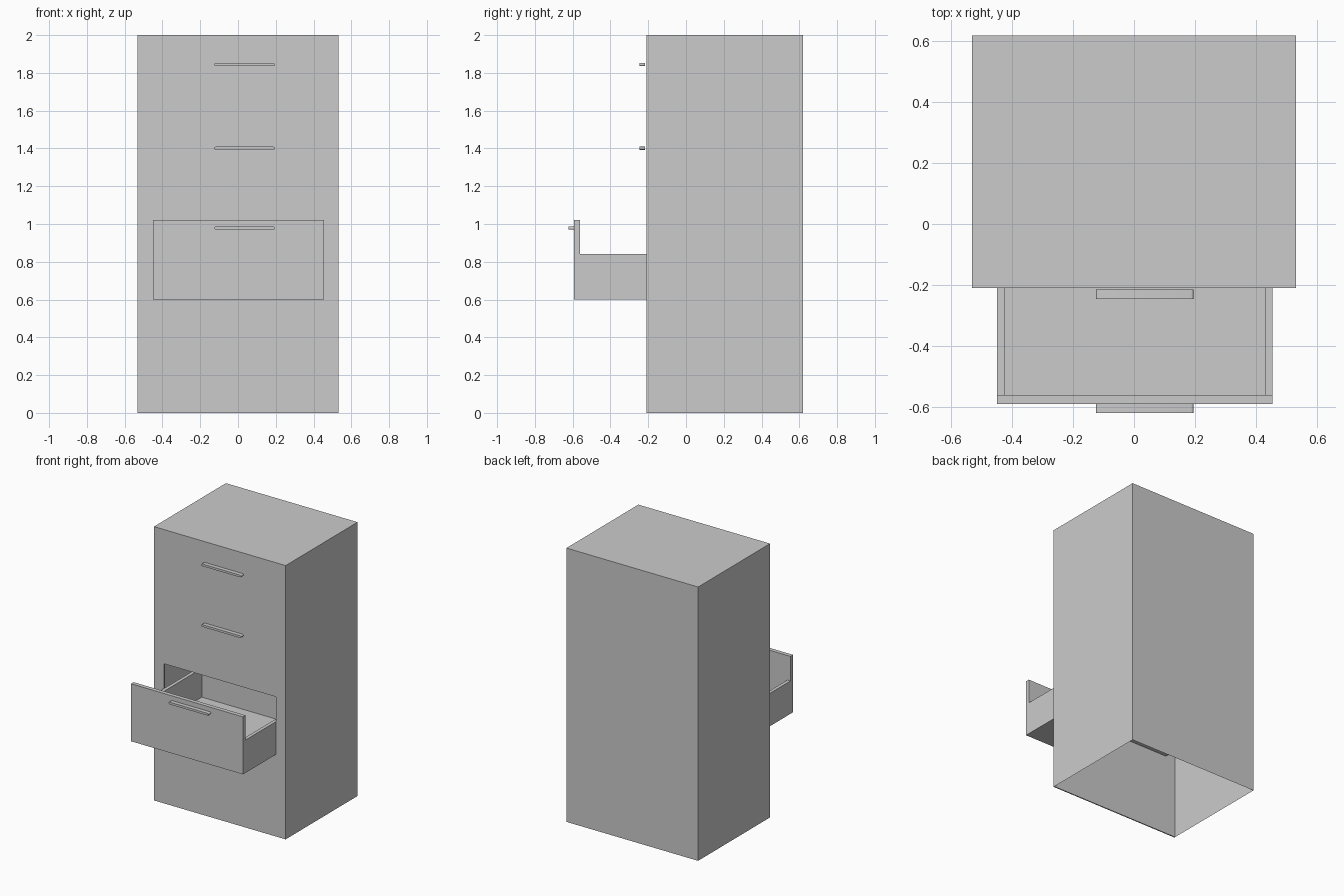
import bpy, bmesh
from mathutils import Vector

if "Cube" in bpy.data.objects:
    bpy.data.objects.remove(bpy.data.objects["Cube"])


def add_mesh(name, bm):
    bmesh.ops.recalc_face_normals(bm, faces=bm.faces)
    me = bpy.data.meshes.new(name)
    bm.to_mesh(me)
    bm.free()
    ob = bpy.data.objects.new(name, me)
    bpy.context.collection.objects.link(ob)
    return ob


def box_bm(lo, hi):
    bm = bmesh.new()
    bmesh.ops.create_cube(bm, size=1)
    lo, hi = Vector(lo), Vector(hi)
    for v in bm.verts:
        v.co = Vector([(lo[i] + hi[i]) / 2 + v.co[i] * (hi[i] - lo[i]) for i in range(3)])
    return bm


W, BACK, FRONT, H = 0.532, 0.62, -0.21, 2.0   # cabinet half width, depth range, height
X0, X1, Z0, Z1 = -0.45, 0.455, 0.60, 1.02     # drawer front and its opening
PULL = -0.592                                 # face of the open drawer

# Thin sheet body, open underneath and at the front
bm = box_bm((-W, FRONT + 0.008, 0), (W, BACK, H))
bm.normal_update()
bmesh.ops.delete(bm, geom=[f for f in bm.faces if f.normal.z < -0.5 or f.normal.y < -0.5],
                 context='FACES')
add_mesh("cabinet_body", bm)

# Front panel with the drawer opening
bm = bmesh.new()
outer = [bm.verts.new((x, FRONT, z)) for x, z in ((-W, 0), (W, 0), (W, H), (-W, H))]
inner = [bm.verts.new((x, FRONT, z)) for x, z in ((X0, Z0), (X1, Z0), (X1, Z1), (X0, Z1))]
for i in range(4):
    j = (i + 1) % 4
    bm.faces.new((outer[i], outer[j], inner[j], inner[i]))
ext = bmesh.ops.extrude_face_region(bm, geom=bm.faces[:], use_keep_orig=True)
bmesh.ops.translate(bm, vec=(0, 0.008, 0),
                    verts=[g for g in ext["geom"] if isinstance(g, bmesh.types.BMVert)])
add_mesh("front_panel", bm)

# Open drawer: tall front, lower tray behind it
T, TRAY, END = 0.025, 0.84, 0.215
parts = {
    "drawer_front": ((X0, PULL, Z0), (X1, PULL + 0.03, Z1)),
    "drawer_floor": ((X0 + T, PULL + 0.03, Z0), (X1 - T, END - T, Z0 + 0.03)),
    "drawer_left_side": ((X0, PULL + 0.03, Z0), (X0 + T, END, TRAY)),
    "drawer_right_side": ((X1 - T, PULL + 0.03, Z0), (X1, END, TRAY)),
    "drawer_back": ((X0 + T, END - T, Z0), (X1 - T, END, TRAY)),
}
for name, (lo, hi) in parts.items():
    add_mesh(name, box_bm(lo, hi))

# Slim bar handles with softened ends
for name, y, z in (("top_handle", -0.216, 1.844), ("middle_handle", -0.216, 1.401),
                   ("drawer_handle", PULL, 0.978)):
    bm = box_bm((-0.125, y - 0.03, z - 0.008), (0.195, y, z + 0.008))
    ends = [e for e in bm.edges if abs(e.verts[0].co.y - e.verts[1].co.y) > 0.02]
    bmesh.ops.bevel(bm, geom=ends, offset=0.007, segments=4, profile=0.5, affect='EDGES')
    ob = add_mesh(name, bm)
    bpy.ops.object.select_all(action='DESELECT')
    ob.select_set(True)
    bpy.context.view_layer.objects.active = ob
    bpy.ops.object.shade_smooth_by_angle()
